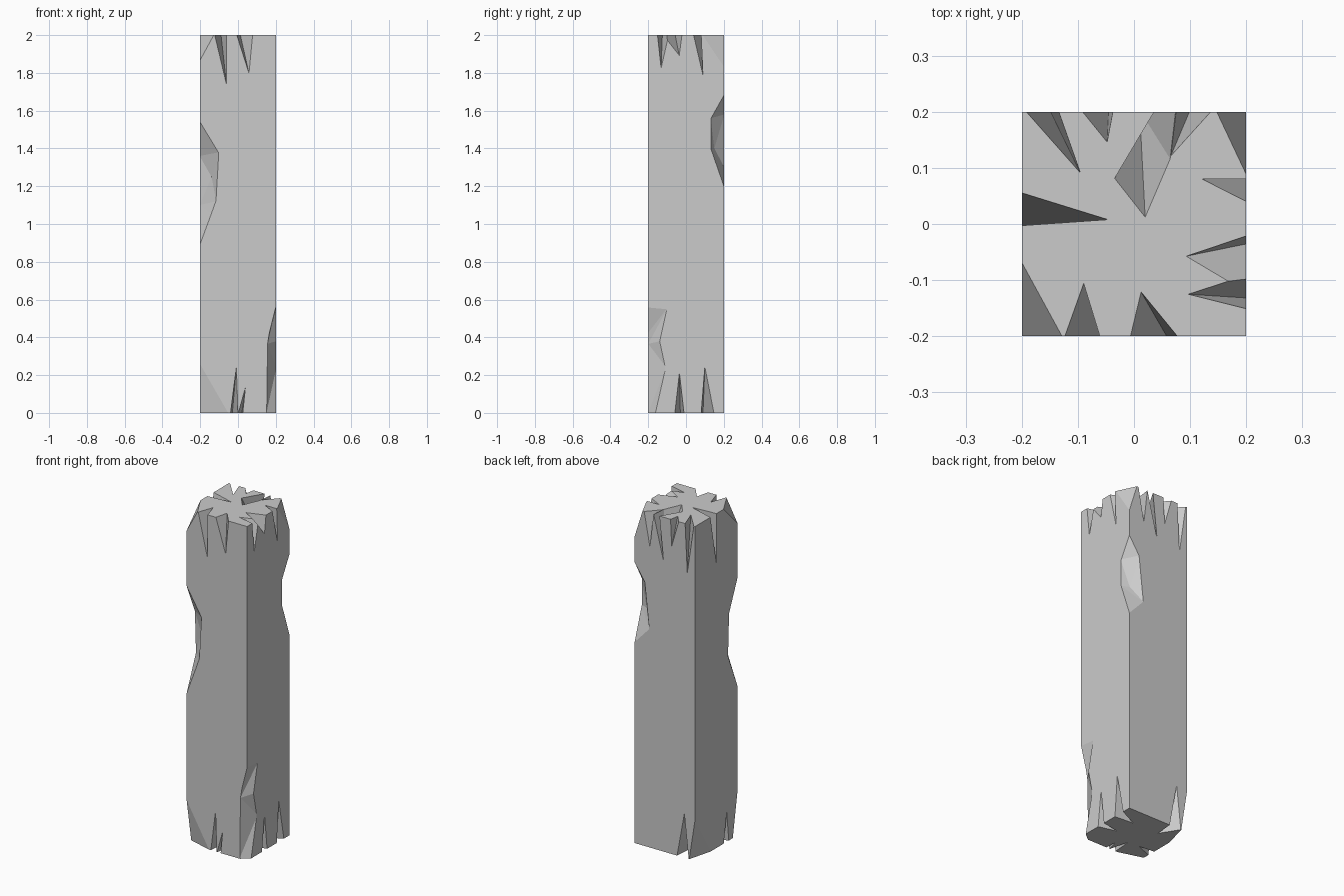
import bpy, bmesh

if "Cube" in bpy.data.objects:
    bpy.data.objects.remove(bpy.data.objects["Cube"])

H = 0.2      # half width of the beam
L = 2.0      # beam length
EPS = 0.003  # cutters poke slightly out of the beam


def make_object(name, bm):
    bmesh.ops.recalc_face_normals(bm, faces=bm.faces)
    mesh = bpy.data.meshes.new(name)
    bm.to_mesh(mesh)
    bm.free()
    obj = bpy.data.objects.new(name, mesh)
    bpy.context.collection.objects.link(obj)
    return obj


def outward(p):
    # push points lying on the beam's surface just outside it
    x, y, z = p
    def side(v):
        return v if abs(v) < H - 1e-4 else v + EPS * (1 if v > 0 else -1)
    z += EPS if z > L - 1e-4 else -EPS if z < 1e-4 else 0
    return side(x), side(y), z


cutters = []


def chip(*pts):
    # convex splinter removed from the beam
    bm = bmesh.new()
    for p in pts:
        bm.verts.new(outward(p))
    res = bmesh.ops.convex_hull(bm, input=bm.verts)
    loose = [v for v in bm.verts if not v.link_faces]
    bmesh.ops.delete(bm, geom=loose, context='VERTS')
    obj = make_object("chip_cutter", bm)
    obj.hide_render = True
    cutters.append(obj)


def split(z, face, a, b, apex, tip, tip_z):
    # V-shaped crack: a..b along an end edge, apex inside the end, tip on the side
    axis, s = face
    def on_face(t, h):
        return (s * H, t, h) if axis == 'x' else (t, s * H, h)
    chip(on_face(a, z), on_face(b, z), (*apex, z), on_face(tip, tip_z))


def corner(sx, sy, z, x_cut, y_cut, z_cut):
    # slanted break across one corner
    x, y = sx * H, sy * H
    chip((x, y, z), (x_cut, y, z), (x, y_cut, z), (x, y, z_cut))


# beam
bm = bmesh.new()
bmesh.ops.create_cube(bm, size=1)
for v in bm.verts:
    v.co = (v.co.x * 2 * H, v.co.y * 2 * H, (v.co.z + 0.5) * L)
beam = make_object("wooden_beam", bm)

FRONT, BACK, RIGHT, LEFT = ('y', -1), ('y', 1), ('x', 1), ('x', -1)

# top end splinters
corner(-1, -1, L, -0.125, -0.06, 1.86)
corner(1, 1, L, 0.145, 0.08, 1.82)
split(L, FRONT, -0.125, -0.06, (-0.09, -0.105), -0.06, 1.73)
split(L, FRONT, -0.008, 0.08, (0.012, -0.12), 0.06, 1.79)
split(L, RIGHT, -0.152, -0.09, (0.095, -0.125), -0.132, 1.82)
split(L, RIGHT, -0.125, -0.02, (0.09, -0.058), -0.035, 1.89)
split(L, RIGHT, 0.038, 0.08, (0.12, 0.08), 0.09, 1.78)
split(L, BACK, 0.075, 0.14, (0.065, 0.12), 0.10, 1.79)
split(L, BACK, -0.095, -0.037, (-0.048, 0.145), -0.045, 1.83)
split(L, BACK, -0.195, -0.135, (-0.095, 0.09), -0.15, 1.70)
split(L, LEFT, -0.003, 0.057, (-0.045, 0.008), -0.005, 1.68)
chip((0.038, H, L), (0.075, H, L), (-0.035, 0.08, L), (0.02, 0.01, L),
     (0.065, 0.115, L), (0.02, 0.105, 1.93), (0.01, H, 1.74))

# bottom end splinters
corner(-1, -1, 0, -0.04, -0.155, 0.28)
corner(-1, 1, 0, -0.16, 0.04, 0.27)
split(0, FRONT, -0.04, 0.0, (-0.03, -0.08), -0.008, 0.25)
split(0, FRONT, 0.0, 0.025, (0.02, -0.13), 0.04, 0.14)
split(0, RIGHT, -0.06, -0.01, (0.09, -0.03), -0.035, 0.22)
split(0, RIGHT, 0.08, 0.15, (0.08, 0.09), 0.10, 0.25)
split(0, BACK, -0.16, -0.08, (-0.09, 0.09), -0.13, 0.27)
split(0, LEFT, -0.12, -0.07, (-0.10, -0.08), -0.10, 0.18)

# chipped long edges
chip((-H, -H, 1.55), (-H, -H, 0.88), (-0.1, -H, 1.38), (-0.115, -H, 1.12),
     (-0.14, -H, 1.05), (-H, -0.12, 1.36), (-H, -0.11, 1.1),
     (-0.14, -0.145, 1.25))
chip((H, H, 1.69), (H, H, 1.19), (H, 0.13, 1.56), (H, 0.13, 1.40),
     (0.13, H, 1.58), (0.1, H, 1.3), (0.155, 0.15, 1.4))
chip((H, -H, 0.57), (H, -0.095, 0.56), (H, -0.135, 0.38),
     (0.165, -H, 0.42), (0.155, -H, 0.36), (H, -H, 0.33))
chip((H, -H, 0.42), (0.155, -H, 0.37), (0.165, -H, 0.2), (0.15, -H, 0),
     (H, -H, 0), (H, -0.135, 0.38), (H, -0.12, 0.3), (H, -0.105, 0.24),
     (H, -0.16, 0))

# carve everything out of the beam
for c in cutters:
    mod = beam.modifiers.new("carve", 'BOOLEAN')
    mod.operation = 'DIFFERENCE'
    mod.solver = 'EXACT'
    mod.object = c
deps = bpy.context.evaluated_depsgraph_get()
carved = bpy.data.meshes.new_from_object(beam.evaluated_get(deps))
beam.modifiers.clear()
beam.data = carved
for c in cutters:
    bpy.data.objects.remove(c)
